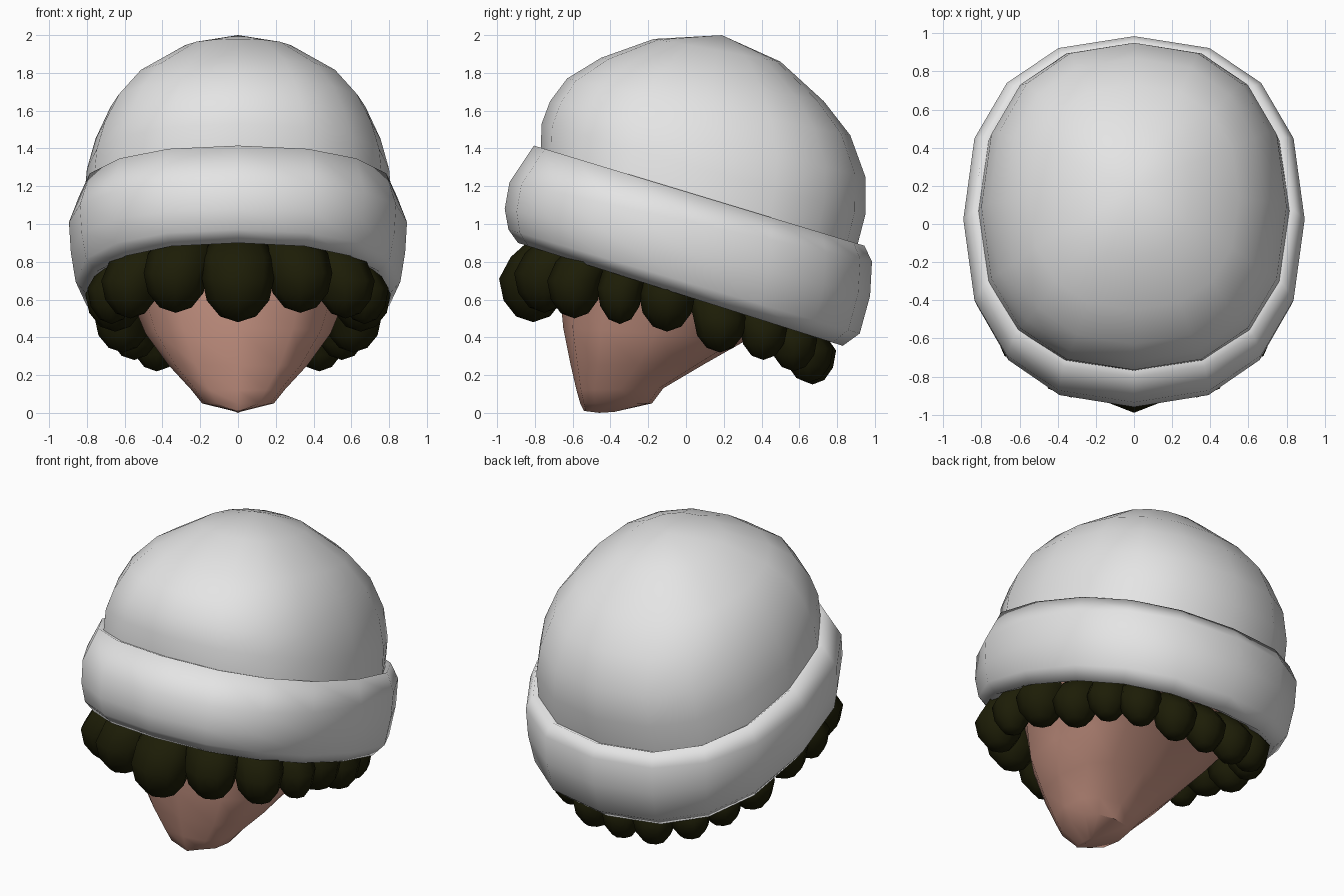
import bpy, bmesh, math

if "Cube" in bpy.data.objects:
    bpy.data.objects.remove(bpy.data.objects["Cube"])


def material(name, rgb):
    m = bpy.data.materials.new(name)
    m.diffuse_color = (*rgb, 1)
    m.use_nodes = True
    m.node_tree.nodes["Principled BSDF"].inputs["Base Color"].default_value = m.diffuse_color
    return m


knit = material("light grey knit", (0.78, 0.78, 0.78))
skin = material("skin", (0.63, 0.325, 0.25))
hair = material("dark hair", (0.012, 0.012, 0.002))


def spow(v, p):
    return math.copysign(abs(v) ** p, v)


def finish(name, bm, mat, angle=50):
    bmesh.ops.recalc_face_normals(bm, faces=bm.faces)
    me = bpy.data.meshes.new(name)
    bm.to_mesh(me)
    bm.free()
    me.materials.append(mat)
    ob = bpy.data.objects.new(name, me)
    bpy.context.collection.objects.link(ob)
    bpy.ops.object.select_all(action='DESELECT')
    ob.select_set(True)
    bpy.context.view_layer.objects.active = ob
    bpy.ops.object.shade_smooth_by_angle(angle=math.radians(angle))
    return ob


def loft(name, rings, mat, n=16, power=0.85, end=None, angle=50):
    """Skin tilted rings (front y, front z, back y, back z, half width);
    end is an optional closing tip (y, z)."""
    bm = bmesh.new()
    loops = []
    for yf, zf, yb, zb, w in rings:
        loop = []
        for i in range(n):
            a = 2 * math.pi * i / n
            s, c = spow(math.sin(a), power), spow(math.cos(a), power)
            t = (1 - c) / 2
            loop.append(bm.verts.new((w * s, yf + (yb - yf) * t, zf + (zb - zf) * t)))
        loops.append(loop)
    for a, b in zip(loops, loops[1:]):
        for i in range(n):
            j = (i + 1) % n
            bm.faces.new((a[i], a[j], b[j], b[i]))
    if end:
        v = bm.verts.new((0, *end))
        for i in range(n):
            bm.faces.new((loops[-1][i], loops[-1][(i + 1) % n], v))
    return finish(name, bm, mat, angle)


# Hat dome
loft("hat_dome", [
    (-0.77, 1.34, 0.89, 0.82, 0.82),
    (-0.765, 1.53, 0.95, 1.05, 0.80),
    (-0.72, 1.65, 0.95, 1.25, 0.755),
    (-0.63, 1.77, 0.87, 1.47, 0.675),
    (-0.45, 1.88, 0.73, 1.65, 0.55),
    (-0.17, 1.98, 0.50, 1.86, 0.30)], knit, end=(0.19, 2.0))

# Folded hat brim
loft("hat_brim", [
    (-0.73, 1.38, 0.86, 0.85, 0.78),
    (-0.805, 1.415, 0.945, 0.885, 0.84),
    (-0.935, 1.22, 0.985, 0.80, 0.895),
    (-0.96, 1.08, 0.975, 0.62, 0.885),
    (-0.94, 0.97, 0.92, 0.42, 0.86),
    (-0.89, 0.90, 0.83, 0.355, 0.80),
    (-0.80, 0.93, 0.74, 0.42, 0.70)], knit, angle=100)

# Head tapering down to a keeled chin
loft("head", [
    (-0.70, 0.98, 0.74, 0.52, 0.68),
    (-0.67, 0.66, 0.56, 0.47, 0.55),
    (-0.65, 0.45, 0.33, 0.39, 0.49),
    (-0.61, 0.25, 0.10, 0.26, 0.37),
    (-0.58, 0.12, -0.12, 0.13, 0.25),
    (-0.56, 0.05, -0.18, 0.05, 0.19),
    (-0.54, 0.01, -0.38, 0.005, 0.015)], skin, n=12, power=0.75,
    end=(-0.46, 0.0), angle=40)

# Hair curls under the brim: x, y, radius, half height, bottom z
curls = [
    (0.00, -0.81, 0.18, 0.23, 0.48),
    (0.33, -0.75, 0.16, 0.21, 0.53),
    (0.57, -0.59, 0.145, 0.20, 0.50),
    (0.67, -0.35, 0.12, 0.19, 0.47),
    (0.65, -0.10, 0.15, 0.20, 0.43),
    (0.61, 0.18, 0.14, 0.18, 0.32),
    (0.55, 0.41, 0.125, 0.17, 0.28),
    (0.43, 0.57, 0.125, 0.17, 0.22),
    (0.22, 0.65, 0.13, 0.18, 0.16),
    (0.00, 0.67, 0.125, 0.18, 0.15)]
for k, (x, y, r, h, bottom) in enumerate(curls):
    d = math.hypot(x, y)
    for side in ((1, -1) if x else (1,)):
        bm = bmesh.new()
        bmesh.ops.create_uvsphere(bm, u_segments=8, v_segments=6, radius=1)
        for v in bm.verts:
            # keep the upper half full and lean it inward under the brim
            z = v.co.z
            full = 1.0 if z < 0.1 else 1 + 0.7 * z * z
            lean = 0.13 * max(z, 0)
            v.co = (side * (x - lean * x / d + v.co.x * r * 1.06 * full),
                    y - lean * y / d + v.co.y * r * full,
                    bottom + h + z * h)
        finish("hair_curl_%d_%s" % (k, "right" if side > 0 else "left"), bm, hair)
